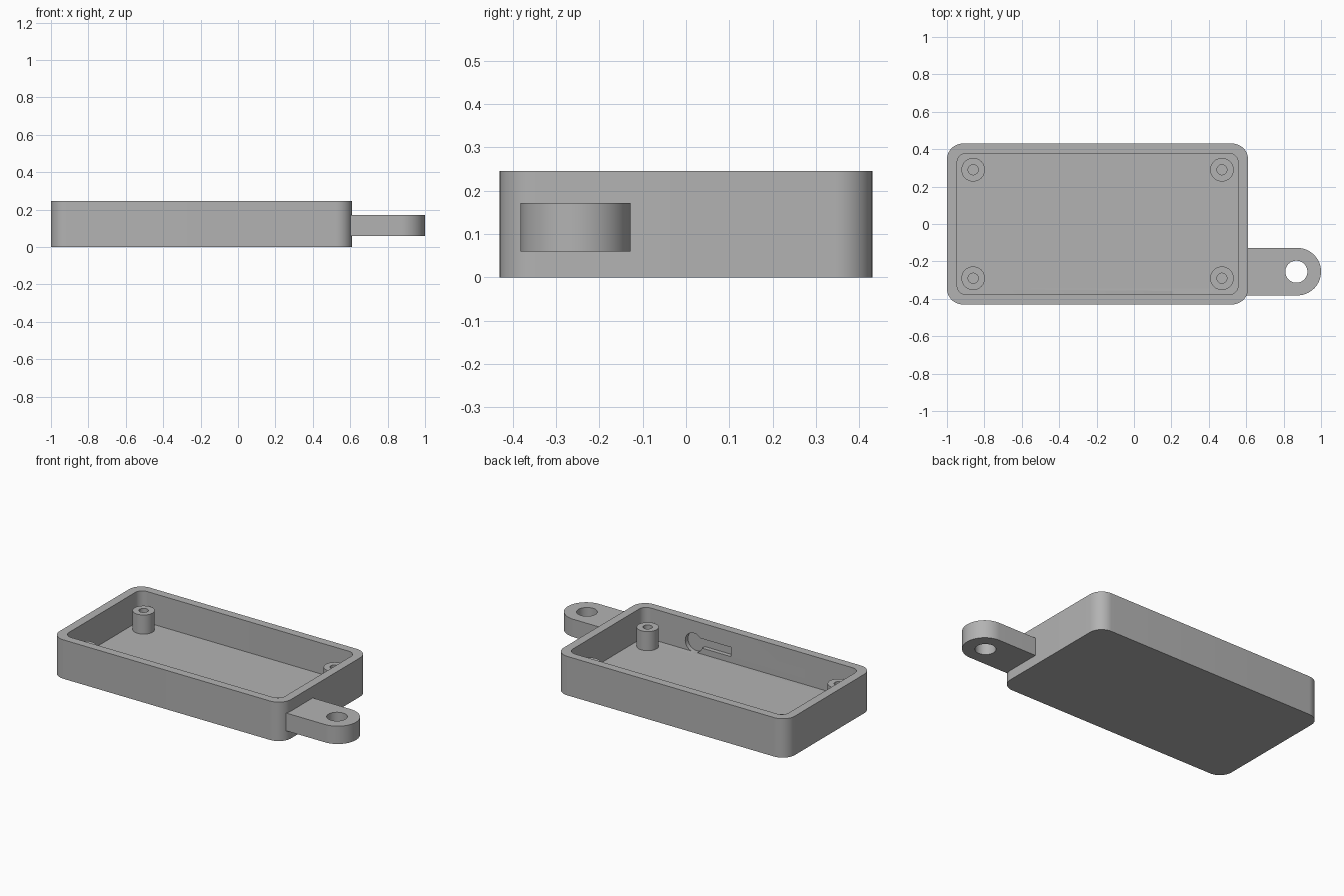
import bpy, bmesh
from math import pi, cos, sin, radians
from mathutils import Matrix

default = bpy.data.objects.get("Cube")
if default:
    bpy.data.objects.remove(default, do_unlink=True)

grey = bpy.data.materials.new("plain grey")
grey.use_nodes = True
COLOR = (0.45, 0.45, 0.45, 1)
grey.diffuse_color = COLOR
grey.node_tree.nodes["Principled BSDF"].inputs["Base Color"].default_value = COLOR

WALL_TOP, FLOOR, POST_TOP = 0.245, 0.05, 0.17
INNER_X, INNER_Y, POCKET = 0.557, 0.378, 0.027


def arc(cx, cy, r, start, end, steps):
    return [(cx + r * cos(start + (end - start) * i / steps),
             cy + r * sin(start + (end - start) * i / steps)) for i in range(steps + 1)]


def rounded_rect(x0, x1, y0, y1, r):
    centers = [(x1 - r, y1 - r), (x0 + r, y1 - r), (x0 + r, y0 + r), (x1 - r, y0 + r)]
    return [p for i, (cx, cy) in enumerate(centers)
            for p in arc(cx, cy, r, i * pi / 2, (i + 1) * pi / 2, 12)]


def circle(cx, cy, r, steps=48):
    return arc(cx, cy, r, 0, 2 * pi, steps)[:-1]


def extrude(name, outline, low, high, turn=None):
    """Closed outline extruded along z, then optionally turned onto another axis."""
    bm = bmesh.new()
    face = bm.faces.new([bm.verts.new((x, y, low)) for x, y in outline])
    new = bmesh.ops.extrude_face_region(bm, geom=[face])["geom"]
    bmesh.ops.translate(bm, vec=(0, 0, high - low),
                        verts=[v for v in new if isinstance(v, bmesh.types.BMVert)])
    if turn:
        bm.transform(turn)
    bmesh.ops.recalc_face_normals(bm, faces=bm.faces)
    mesh = bpy.data.meshes.new(name)
    bm.to_mesh(mesh)
    bm.free()
    mesh.materials.append(grey)
    obj = bpy.data.objects.new(name, mesh)
    bpy.context.collection.objects.link(obj)
    return obj


def finish(obj, cutters=()):
    """Cut the part, remove the cutters and smooth the round faces."""
    bpy.ops.object.select_all(action="DESELECT")
    obj.select_set(True)
    bpy.context.view_layer.objects.active = obj
    for cutter in cutters:
        cutter.hide_render = True
        mod = obj.modifiers.new("cut", "BOOLEAN")
        mod.operation, mod.solver, mod.object = "DIFFERENCE", "EXACT", cutter
        bpy.ops.object.modifier_apply(modifier=mod.name)
        bpy.data.objects.remove(cutter, do_unlink=True)
    bpy.ops.object.shade_smooth_by_angle(angle=radians(30))


# Outline axes (a, b, depth) mapped to (x, z) on the front wall and (y, z) on the end wall
onto_y = Matrix(((1, 0, 0, 0), (0, 0, 1, 0), (0, 1, 0, 0), (0, 0, 0, 1)))
onto_x = Matrix(((0, 0, 1, 0), (1, 0, 0, 0), (0, 1, 0, 0), (0, 0, 0, 1)))


def front_pocket(outline):
    return extrude("pocket_cutter", outline, -INNER_Y - POCKET, -INNER_Y + 0.02, onto_y)


def slot(x0, x1):
    return [(x0, 0.088), (x1, 0.088), (x1, 0.147), (x0, 0.147)]


# Open tray with blind pockets inside the walls
tray = extrude("tray", rounded_rect(-1, 0.61, -0.43, 0.43, 0.085), 0, WALL_TOP)
cavity = extrude("cavity_cutter",
                 rounded_rect(-0.946, INNER_X, -INNER_Y, INNER_Y, 0.05), FLOOR, 0.4)
notch = extrude("notch_cutter", circle(0, WALL_TOP, 0.073),
                INNER_X - 0.02, INNER_X + POCKET, onto_x)
finish(tray, [cavity, front_pocket(slot(-0.56, -0.37)), front_pocket(slot(-0.05, 0.17)),
              front_pocket(circle(0.21, 0.107, 0.06)), notch])

# Hollow screw posts
for side, x in (("right", -0.86), ("left", 0.47)):
    for end, y in (("front", -0.29), ("back", 0.29)):
        post = extrude(f"{end}_{side}_post", circle(x, y, 0.063), FLOOR - 0.01, POST_TOP)
        bore = extrude("bore_cutter", circle(x, y, 0.027), FLOOR + 0.001, 0.3)
        finish(post, [bore])

# Hanging tab with a round eye
TAB_X, TAB_Y, TAB_R = 0.873, -0.255, 0.127
outline = [(0.6, TAB_Y - TAB_R)] + arc(TAB_X, TAB_Y, TAB_R, -pi / 2, pi / 2, 32)
outline.append((0.6, TAB_Y + TAB_R))
tab = extrude("hanging_tab", outline, 0.06, 0.172)
finish(tab, [extrude("eye_cutter", circle(TAB_X - 0.005, TAB_Y, 0.059), 0, 0.3)])
